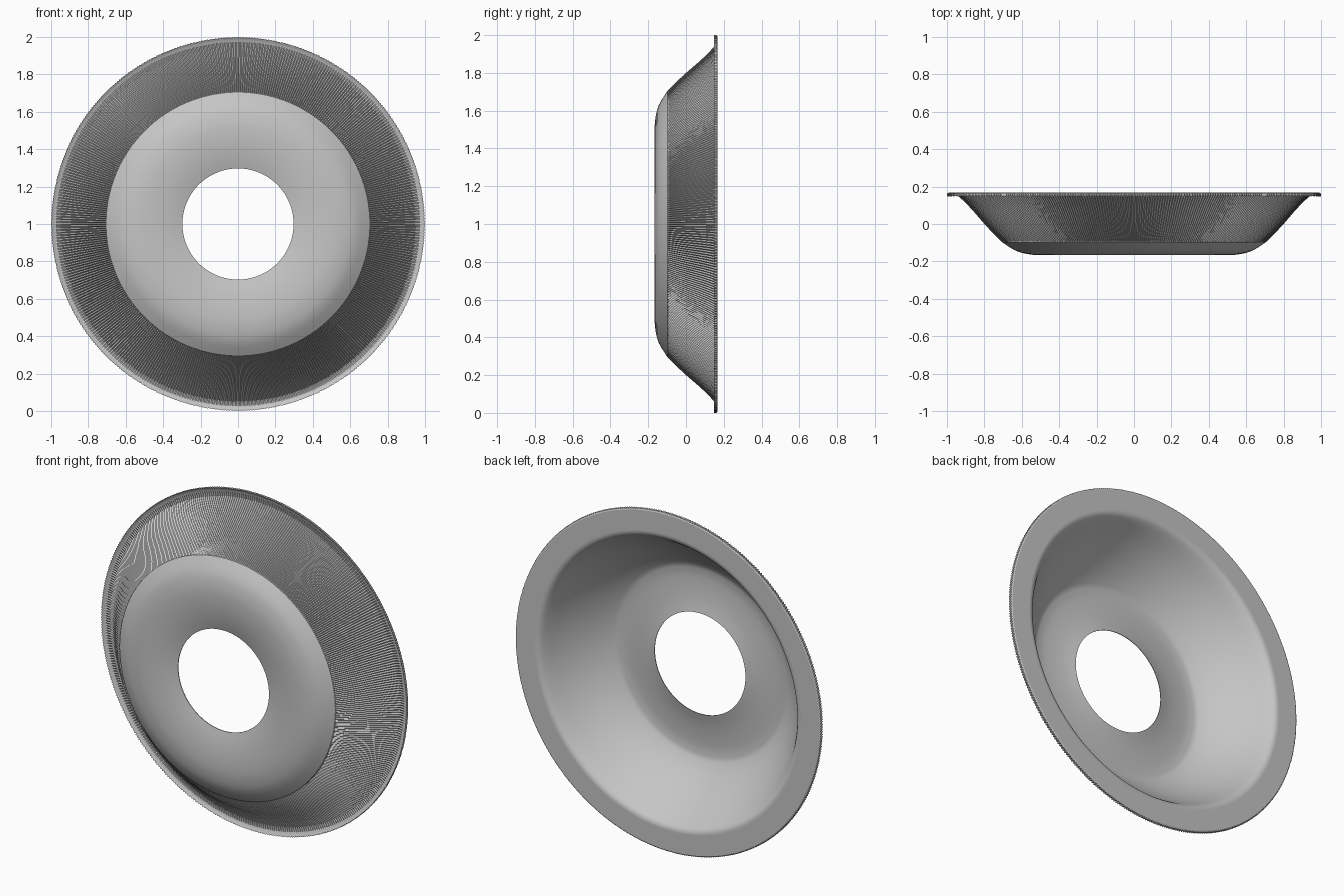
import bpy
import math

cube = bpy.data.objects.get("Cube")
if cube:
    bpy.data.objects.remove(cube, do_unlink=True)

RIBS = 420
RIB_DEPTH = 0.006

# One plain grey for the whole model
grey = bpy.data.materials.new("light grey")
grey.use_nodes = True
colour = (0.56, 0.56, 0.56, 1.0)
grey.diffuse_color = colour
bsdf = next(n for n in grey.node_tree.nodes if n.type == 'BSDF_PRINCIPLED')
bsdf.inputs["Base Color"].default_value = colour
bsdf.inputs["Roughness"].default_value = 0.6


def smooth_profile(points, steps=3):
    """Catmull-Rom curve through the profile points."""
    pts = [points[0]] + points + [points[-1]]
    out = []
    for p0, p1, p2, p3 in zip(pts, pts[1:], pts[2:], pts[3:]):
        for k in range(steps):
            t = k / steps
            out.append(tuple(
                0.5 * (2 * b + (c - a) * t + (2 * a - 5 * b + 4 * c - d) * t * t
                       + (3 * b - a - 3 * c + d) * t ** 3)
                for a, b, c, d in zip(p0, p1, p2, p3)))
    out.append(points[-1])
    return out


def revolve(name, profile):
    """Turn a closed loop of (radius, y, groove depth) around the y axis."""
    n, m = RIBS * 2, len(profile)
    verts, faces = [], []
    for s in range(n):
        angle = 2 * math.pi * s / n
        groove = s % 2
        for r, y, depth in profile:
            r -= depth * groove * 0.75
            y += depth * groove * 0.65
            verts.append((r * math.cos(angle), y, 1 + r * math.sin(angle)))
    for s in range(n):
        a, b = s * m, ((s + 1) % n) * m
        for i in range(m):
            j = (i + 1) % m
            faces.append((a + i, a + j, b + j, b + i))
    mesh = bpy.data.meshes.new(name)
    mesh.from_pydata(verts, [], faces)
    mesh.materials.append(grey)
    obj = bpy.data.objects.new(name, mesh)
    bpy.context.collection.objects.link(obj)
    bpy.ops.object.select_all(action='DESELECT')
    obj.select_set(True)
    bpy.context.view_layer.objects.active = obj
    bpy.ops.object.shade_smooth_by_angle(angle=math.radians(25))


# Flat back flange
flange = [(0.99, 0.168, 0), (0.98, 0.168, 0), (0.875, 0.168, 0)]

# Back bowl: rounded shoulder, sloping wall, tight trough, raised lip at the hole
bowl = [(r, y, 0) for r, y in (
    (0.865, 0.168), (0.85, 0.163), (0.835, 0.150), (0.815, 0.122),
    (0.77, 0.052), (0.72, -0.013), (0.67, -0.068), (0.62, -0.113),
    (0.58, -0.141), (0.56, -0.151), (0.54, -0.155), (0.50, -0.158),
    (0.43, -0.154), (0.36, -0.145), (0.297, -0.131))]

# Smooth rounded front around the hole
front = [(r, y, 0) for r, y in (
    (0.297, -0.135), (0.36, -0.151), (0.43, -0.162), (0.50, -0.166),
    (0.56, -0.162), (0.63, -0.144), (0.705, -0.098))]

# Finely ribbed outer wall, running into the curled rim
wall = [(r, y, RIB_DEPTH) for r, y in (
    (0.71, -0.093), (0.75, -0.054), (0.80, 0.0), (0.86, 0.07),
    (0.90, 0.113), (0.935, 0.145), (0.95, 0.159), (0.97, 0.160),
    (0.988, 0.155), (1.0, 0.147), (1.0, 0.162))]

revolve("ribbed_dish",
        flange + smooth_profile(bowl) + smooth_profile(front) + wall)
